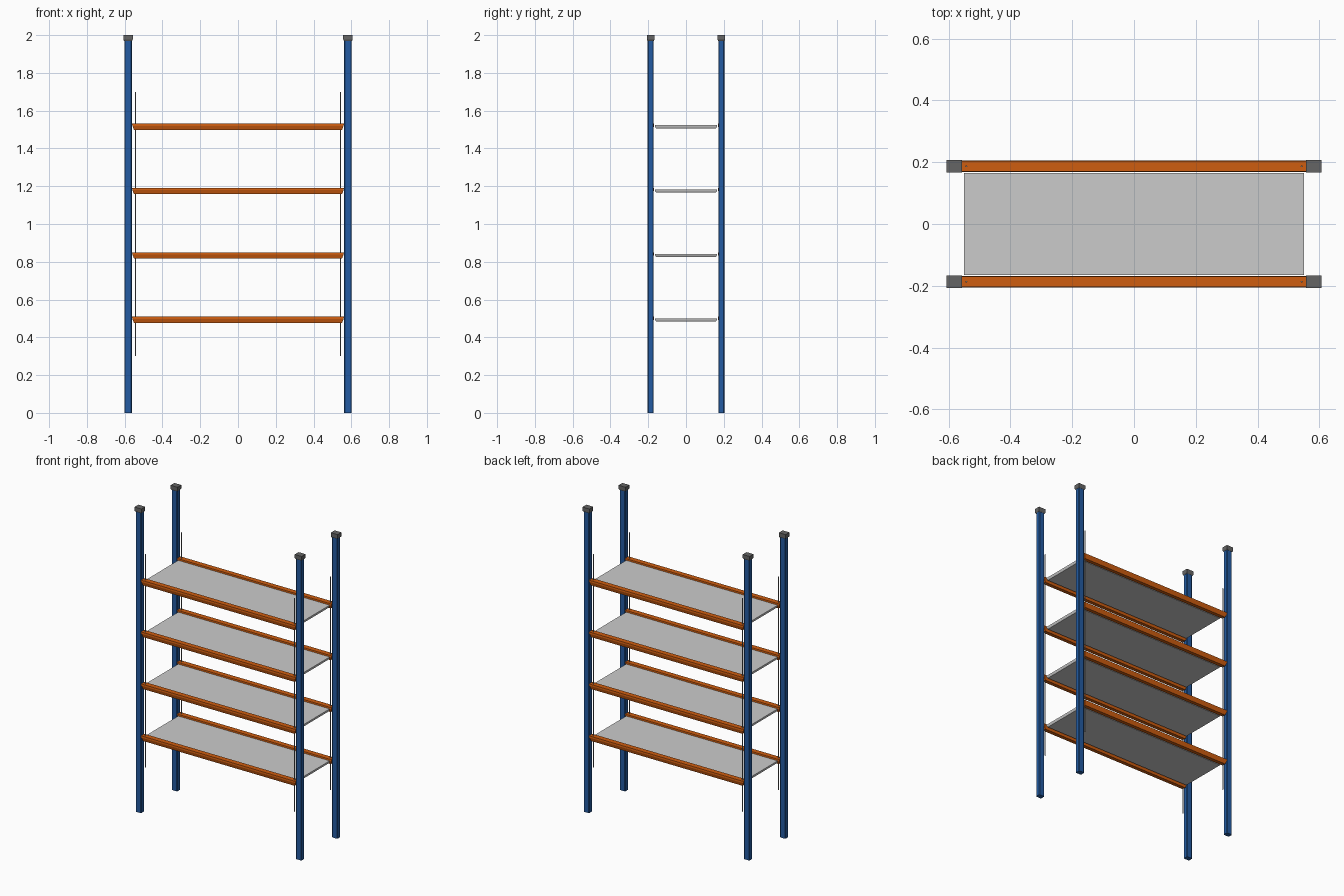
import bpy, bmesh

cube = bpy.data.objects.get("Cube")
if cube:
    bpy.data.objects.remove(cube, do_unlink=True)


def material(name, rgb):
    mat = bpy.data.materials.new(name)
    mat.use_nodes = True
    colour = (*rgb, 1.0)
    mat.diffuse_color = colour
    mat.node_tree.nodes["Principled BSDF"].inputs["Base Color"].default_value = colour
    return mat


BLUE = material("blue paint", (0.017, 0.105, 0.36))
ORANGE = material("orange paint", (0.62, 0.11, 0.005))
GREY = material("dark grey plastic", (0.13, 0.13, 0.13))
PANEL = material("light grey panel", (0.6, 0.6, 0.6))
STEEL = material("steel", (0.3, 0.3, 0.3))


def stacked_box(name, x, y, rings, mat, bevel=0):
    """Box lofted through rectangular rings of (half_x, half_y, z)."""
    bm = bmesh.new()
    loops = []
    for hx, hy, z in rings:
        corners = ((-hx, -hy), (hx, -hy), (hx, hy), (-hx, hy))
        loops.append([bm.verts.new((x + cx, y + cy, z)) for cx, cy in corners])
    for low, high in zip(loops, loops[1:]):
        for i in range(4):
            j = (i + 1) % 4
            bm.faces.new((low[i], low[j], high[j], high[i]))
    bm.faces.new(loops[0][::-1])
    bm.faces.new(loops[-1])
    if bevel:
        upright = [e for e in bm.edges
                   if abs(e.verts[0].co.z - e.verts[1].co.z) > bevel]
        bmesh.ops.bevel(bm, geom=upright, offset=bevel, segments=1,
                        affect='EDGES')
    mesh = bpy.data.meshes.new(name)
    bm.to_mesh(mesh)
    bm.free()
    mesh.materials.append(mat)
    obj = bpy.data.objects.new(name, mesh)
    bpy.context.collection.objects.link(obj)
    return obj


POST_X, POST_Y = 0.582, 0.187
ROD_X = 0.542
SHELF_TOPS = [0.509, 0.85, 1.191, 1.531]

# Corner posts, end caps and thin hanging rods
for side, sx in (("left", 1), ("right", -1)):
    for end, sy in (("front", -1), ("back", 1)):
        tag = f"{end}_{side}"
        x, y = sx * POST_X, sy * POST_Y
        stacked_box(f"{tag}_post", x, y,
                    [(0.02, 0.016, 0), (0.02, 0.016, 1.975)], BLUE, 0.004)
        stacked_box(f"{tag}_cap", x, y,
                    [(0.021, 0.017, 1.97), (0.025, 0.02, 1.976),
                     (0.025, 0.02, 2.0)], GREY)
        bpy.ops.mesh.primitive_cylinder_add(vertices=12, radius=0.003, depth=1.4,
                                            location=(sx * ROD_X, y, 1.0))
        rod = bpy.context.object
        rod.name = f"{tag}_rod"
        rod.data.materials.append(STEEL)
        bpy.ops.object.shade_smooth_by_angle()

# Shelf panels with a front and back beam at each level
for level, top in enumerate(SHELF_TOPS, 1):
    stacked_box(f"shelf_{level}_panel", 0, 0,
                [(0.545, 0.159, top - 0.025), (0.55, 0.165, top - 0.014),
                 (0.55, 0.165, top - 0.008)], PANEL)
    for end, sy in (("front", -1), ("back", 1)):
        stacked_box(f"shelf_{level}_{end}_beam", 0, sy * POST_Y,
                    [(0.551, 0.012, top - 0.033), (0.559, 0.018, top - 0.011),
                     (0.561, 0.017, top)], ORANGE)
